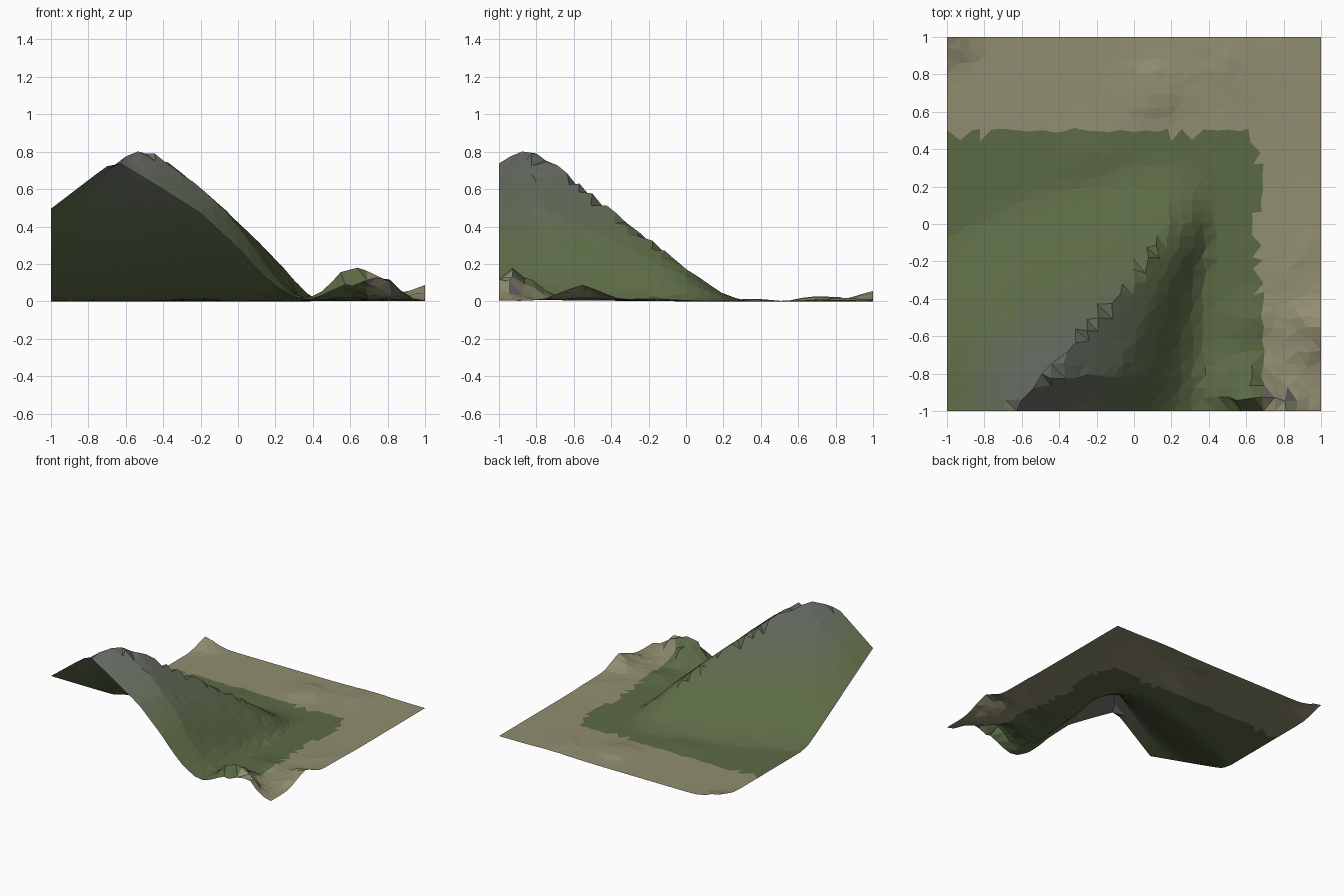
import bpy, bmesh, math, random
from mathutils import Vector, noise

if "Cube" in bpy.data.objects:
    bpy.data.objects.remove(bpy.data.objects["Cube"])

random.seed(4)
N = 32  # grid cells per side


def lerp_table(t, pts):
    """Piecewise linear lookup in a short list of (key, value) pairs."""
    if t <= pts[0][0]:
        return pts[0][1]
    for (a, va), (b, vb) in zip(pts, pts[1:]):
        if t <= b:
            return va + (vb - va) * (t - a) / (b - a)
    return pts[-1][1]


# Mountain described along y: ridge line, west edge height, east foot
RIDGE_X = [(-1, -.66), (-.81, -.47), (-.6, -.28), (-.35, -.05), (-.15, .1), (0, .18), (.1, .2), (.18, .18), (.35, .1)]
RIDGE_Z = [(-1, .765), (-.81, .835), (-.6, .665), (-.35, .465), (-.15, .31), (0, .19), (.1, .115), (.2, .05),
           (.3, .01), (.5, -.06)]
WEST_Z = [(-1, .505), (-.17, .03), (0, -.03), (.2, -.06), (.5, -.1)]
EAST_FOOT = [(-1, .36), (-.3, .39), (0, .44), (.3, .44)]
EAST_FALL = [(0, 1), (.2, .84), (.45, .63), (.65, .38), (.75, .23), (.85, .11), (.95, .03), (1, 0)]

# Small rocky mounds: x, y, height, radius
MOUNDS = [(.6, -.9, .155, .14), (.79, -1, .11, .1), (1, -.56, .085, .14), (.62, -.52, .03, .12),
          (-1, 1, .055, .12), (.12, .72, .035, .12), (.85, -.2, .012, .2), (.5, .85, .012, .2),
          (-.25, .35, .015, .12)]


def mountain(x, y):
    xr, zr = lerp_table(y, RIDGE_X), lerp_table(y, RIDGE_Z)
    if x < xr:
        zw = lerp_table(y, WEST_Z)
        h = zw + (zr - zw) * (x + 1) / (xr + 1)
    else:
        h = zr * lerp_table((x - xr) / (lerp_table(y, EAST_FOOT) - xr), EAST_FALL)
    rough = .03 * math.exp(-((x - xr) / .05) ** 2) * max(0, min(1, zr - .3))
    h += rough * noise.noise(Vector((x * 9, y * 9, 3)))
    return .5 * (h + math.sqrt(h * h + .0006)) - .01


def height(x, y):
    h = max(0, mountain(x, y))
    for mx, my, mh, r in MOUNDS:
        g = mh * math.exp(-((x - mx) ** 2 + (y - my) ** 2) / (r * r))
        h += g * (1 + .55 * noise.noise(Vector((x * 9, y * 9, 0))))
    return max(0, h)


def material(name, rgb):
    m = bpy.data.materials.new(name)
    m.diffuse_color = (*rgb, 1)
    m.use_nodes = True
    m.node_tree.nodes["Principled BSDF"].inputs["Base Color"].default_value = m.diffuse_color
    return m


# Materials: sand, then grass blending to rock in steps
SAND, GRASS, ROCK = (.285, .27, .165), (.105, .142, .06), (.125, .14, .115)
STEPS = 8
mats = [material("sand", SAND), material("grey_stone", (.14, .14, .13))]
for i in range(STEPS):
    f = i / (STEPS - 1)
    mats.append(material(f"grass_rock_{i}", [a + (b - a) * f for a, b in zip(GRASS, ROCK)]))

# Terrain sheet: jittered, triangulated grid lifted by the height function
bm = bmesh.new()
bmesh.ops.create_grid(bm, x_segments=N, y_segments=N, size=1)
step = 2 / N
for v in bm.verts:
    if abs(v.co.x) < .999:
        v.co.x += random.uniform(-.22, .22) * step
    if abs(v.co.y) < .999:
        v.co.y += random.uniform(-.22, .22) * step
# Snap the nearest vertex of each row onto the crest to keep it sharp
for v in bm.verts:
    xr = lerp_table(v.co.y, RIDGE_X)
    if v.co.y < -.1 and abs(v.co.x - xr) < .4 * step and abs(v.co.x) < .999:
        v.co.x = xr
for v in bm.verts:
    v.co.z = height(v.co.x, v.co.y)
low = min(v.co.z for v in bm.verts)
for v in bm.verts:
    v.co.z -= low
bmesh.ops.triangulate(bm, faces=bm.faces[:], quad_method='SHORT_EDGE')

# Ground cover: grass around the mountain, rock high up, sand beyond
GRASS_EDGE = [(-1, .68), (-.65, .7), (-.3, .67), (0, .65), (.24, .69), (.42, .64), (.5, .58)]
for f in bm.faces:
    c = f.calc_center_median()
    if c.y < .485 and c.x < lerp_table(c.y, GRASS_EDGE):
        t = max(0, min(1, (c.z - .28) / .42))
        t *= max(0, min(1, (c.x + .95) / .3))
        f.material_index = 2 + round(t * (STEPS - 1))
    else:
        stony = c.x < .85 and c.y < -.7 and c.z > .05 and random.random() < .3
        f.material_index = 1 if stony else 0

mesh = bpy.data.meshes.new("mountain_terrain")
bm.to_mesh(mesh)
bm.free()
for m in mats:
    mesh.materials.append(m)
terrain = bpy.data.objects.new("mountain_terrain", mesh)
bpy.context.collection.objects.link(terrain)
